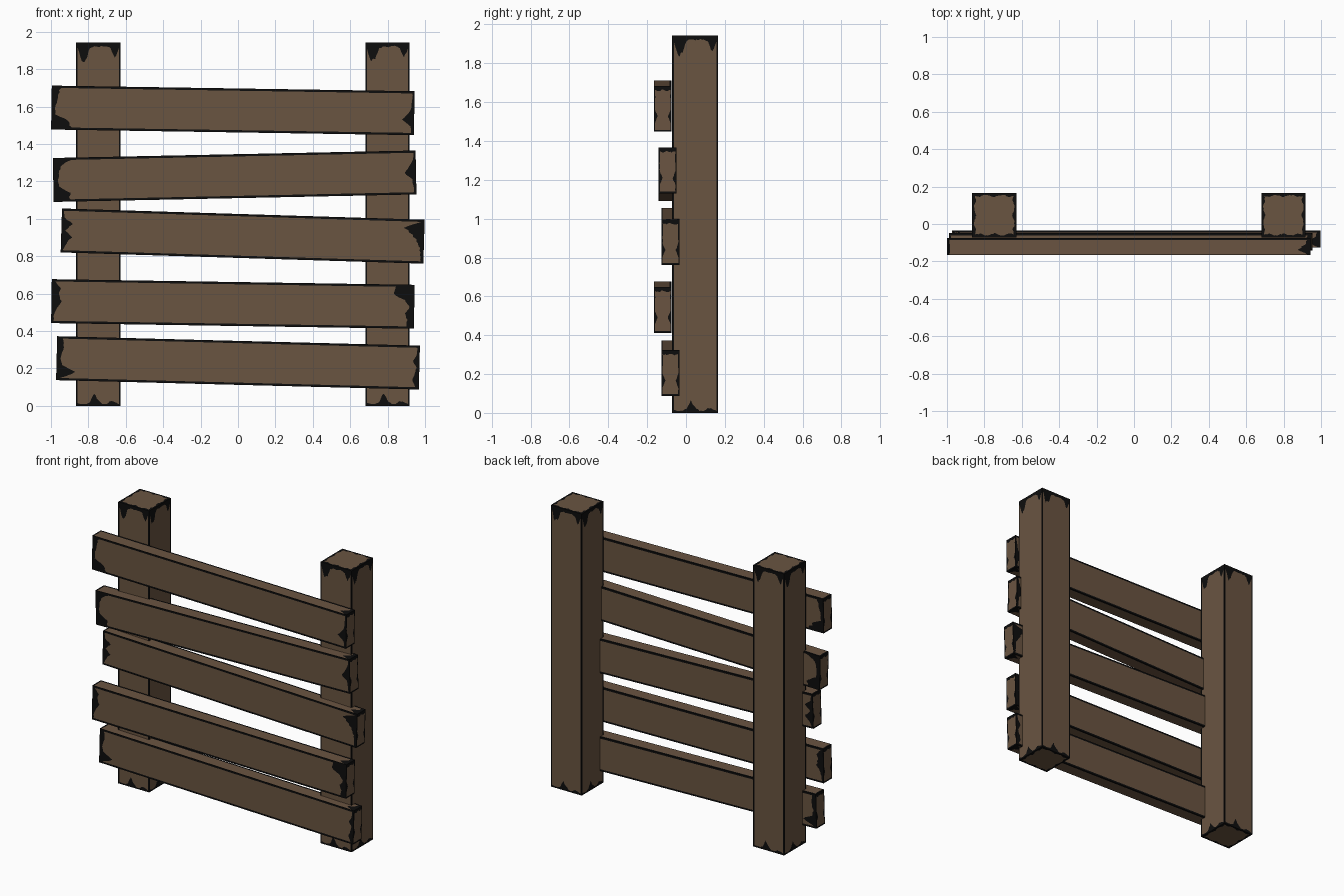
import bpy, bmesh, math, random
from mathutils import Vector, Matrix

if "Cube" in bpy.data.objects:
    bpy.data.objects.remove(bpy.data.objects["Cube"])

random.seed(4)


def material(name, rgb):
    m = bpy.data.materials.new(name)
    m.diffuse_color = (*rgb, 1)
    m.use_nodes = True
    m.node_tree.nodes["Principled BSDF"].inputs["Base Color"].default_value = m.diffuse_color
    return m


WOOD = material("brown wood", (0.144, 0.089, 0.053))
DARK = material("black worn edge", (0.004, 0.004, 0.004))


def ragged(depths, sub=3):
    """Refine a list of border depths with a little seeded jitter."""
    if len(depths) < 3:
        return list(depths)
    out = []
    for a, b in zip(depths, depths[1:]):
        for k in range(sub):
            d = a + (b - a) * k / sub
            out.append(d * (random.uniform(0.85, 1.15) if k else 1))
    return out + [depths[-1]]


def panel(bm, origin, u, v, lu, lv, border):
    """Rectangle with a wood centre and a ragged dark border.
    border = bottom, right, top, left depths (left to right / bottom to top)."""
    B, R, T, L = [ragged(d) for d in border]

    def steps(n, lo, hi):
        return [lo + (hi - lo) * i / (n - 1) for i in range(n)]

    inner, outer = [], []

    def side(pts):                       # all but the last point of each side
        for k, (i, o) in enumerate(pts[:-1]):
            inner.append(i)
            outer.append(o)

    bu, tu = steps(len(B), L[0], lu - R[0]), steps(len(T), L[-1], lu - R[-1])
    lvs, rvs = steps(len(L), B[0], lv - T[0]), steps(len(R), B[-1], lv - T[-1])
    b = [((x, d), (x, 0)) for x, d in zip(bu, B)]
    r = [((lu - d, y), (lu, y)) for y, d in zip(rvs, R)]
    t = [((x, lv - d), (x, lv)) for x, d in zip(tu, T)][::-1]
    l = [((d, y), (0, y)) for y, d in zip(lvs, L)][::-1]
    for pts, corner in ((b, (0, 0)), (r, (lu, 0)), (t, (lu, lv)), (l, (0, lv))):
        pts[0] = (pts[0][0], corner)
        side(pts)

    def vert(p):
        return bm.verts.new(origin + u * p[0] + v * p[1])
    vi, vo = [vert(p) for p in inner], [vert(p) for p in outer]
    bm.faces.new(vi).material_index = 0
    for i in range(len(vi)):
        j = (i + 1) % len(vi)
        bm.faces.new((vo[i], vo[j], vi[j], vi[i])).material_index = 1


def board(name, size, matrix, borders):
    """Box centred on its origin, made of six bordered panels."""
    X, Y, Z = Vector((1, 0, 0)), Vector((0, 1, 0)), Vector((0, 0, 1))
    axes = {"front": (X, Z), "right": (Y, Z), "back": (-X, Z),
            "left": (-Y, Z), "top": (X, Y), "bottom": (X, -Y)}
    s = Vector(size)
    bm = bmesh.new()
    for key, (u, v) in axes.items():
        lu = sum(abs(a) * b for a, b in zip(u, s))
        lv = sum(abs(a) * b for a, b in zip(v, s))
        n = u.cross(v)
        depth = sum(abs(a) * b for a, b in zip(n, s))
        panel(bm, n * depth / 2 - u * lu / 2 - v * lv / 2, u, v, lu, lv, borders[key])
    bmesh.ops.remove_doubles(bm, verts=bm.verts, dist=1e-5)
    me = bpy.data.meshes.new(name)
    bm.to_mesh(me)
    bm.free()
    me.materials.append(WOOD)
    me.materials.append(DARK)
    ob = bpy.data.objects.new(name, me)
    ob.matrix_world = matrix
    bpy.context.collection.objects.link(ob)


# Posts: drips at the top, small stains at the foot
e = [0.008, 0.008]
drip = [.03, .10, .09, .03, .02, .025, .02, .02, .03, .08, .03]
foot = [.015, .01, .01, .02, .065, .03, .01, .01, .025, .02, .01]
cap = [.015, .02, .01, .012, .022, .012, .01, .02, .015]
post_side = (foot, e, drip, e)
post_cap = (cap, cap, cap, cap)
post_borders = {k: post_side for k in ("front", "right", "back", "left")}
post_borders.update(top=post_cap, bottom=post_cap)
for name, x in (("left_post", -0.747), ("right_post", 0.799)):
    board(name, (0.236, 0.236, 1.943), Matrix.Translation((x, 0.047, 0.9715)), post_borders)

# Planks: centre x, y, z, rise to the right, then wear depths of left and right ends
planks = [
    (-.0275, -.12, 1.58, -.03, [.11, .09, .02, .02, .03, .035, .05],
     [.015, .02, .065, .03, .015, .012, .01]),
    (-.018, -.095, 1.228, .04, [.09, .09, .03, .025, .03, .04, .10],
     [.012, .015, .02, .06, .035, .015, .01]),
    (.025, -.08, .908, -.06, [.01, .03, .06, .02, .06, .015, .012],
     [.015, .02, .02, .04, .06, .11, .015]),
    (-.0275, -.12, .545, -.03, [.012, .015, .03, .055, .04, .05, .02],
     [.04, .035, .05, .025, .05, .11, .10]),
    (0, -.08, .23, -.05, [.02, .10, .03, .02, .03, .035, .03],
     [.02, .035, .025, .015, .035, .015, .012]),
]
line, thin = [.012, .012], [.004, .004]
rim = [.02, .025, .018, .026, .02]
edge = [.006, .006, .02, .006, .006, .008, .006]
for i, (x, y, z, rise, lw, rw) in enumerate(planks, 1):
    tip = [.02, .07, .03, .02]
    end = ([.01, .01], edge, rim, edge)
    borders = {
        "front": (line, rw, line, lw),
        "back": (line, lw, line, rw),
        "left": end, "right": end,
        "top": (thin, tip, line, [.01, .012, .01]),
        "bottom": (line, tip, thin, [.01, .012, .01]),
    }
    m = Matrix.Translation((x, y, z)) @ Matrix.Rotation(-math.atan2(rise, 1.935), 4, 'Y')
    board(f"plank_{i}", (1.94, 0.092, 0.235), m, borders)
